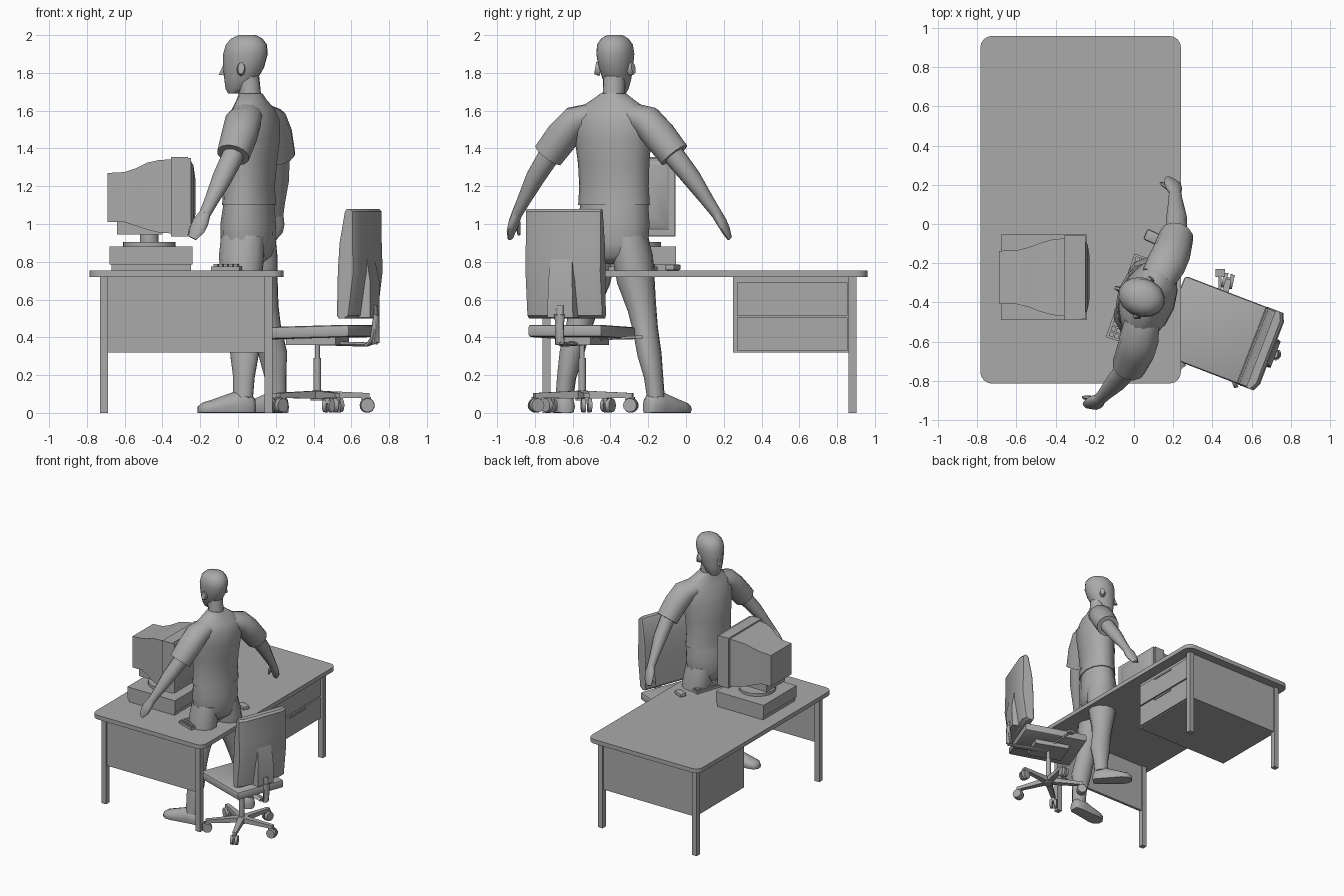
import bpy, bmesh, math
from mathutils import Vector, Matrix

grey = bpy.data.materials.new("mid_grey")
grey.diffuse_color = (0.4, 0.4, 0.4, 1)
WORLD = Matrix.Identity(4)


def finish(name, bm, M=WORLD, angle=35):
    bmesh.ops.recalc_face_normals(bm, faces=bm.faces)
    bm.transform(M)
    me = bpy.data.meshes.new(name)
    bm.to_mesh(me)
    bm.free()
    me.materials.append(grey)
    ob = bpy.data.objects.new(name, me)
    bpy.context.collection.objects.link(ob)
    bpy.ops.object.select_all(action='DESELECT')
    ob.select_set(True)
    bpy.context.view_layer.objects.active = ob
    if angle:
        bpy.ops.object.shade_smooth_by_angle(angle=math.radians(angle))
    return ob


def add_box(bm, x0, x1, y0, y1, z0, z1):
    T = Matrix.Translation(((x0 + x1) / 2, (y0 + y1) / 2, (z0 + z1) / 2))
    S = Matrix.Diagonal((x1 - x0, y1 - y0, z1 - z0, 1))
    bmesh.ops.create_cube(bm, size=1, matrix=T @ S)


def box(name, x0, x1, y0, y1, z0, z1, M=WORLD, bevel=0):
    bm = bmesh.new()
    add_box(bm, x0, x1, y0, y1, z0, z1)
    if bevel:
        bmesh.ops.bevel(bm, geom=bm.edges[:], offset=bevel, segments=2, affect='EDGES', profile=0.5)
    return finish(name, bm, M)


def loft(name, rings, M=WORLD, angle=40):
    """Skin a list of equal-length point rings and cap both ends."""
    bm = bmesh.new()
    vs = [[bm.verts.new(p) for p in r] for r in rings]
    n = len(vs[0])
    for a, b in zip(vs, vs[1:]):
        for i in range(n):
            bm.faces.new((a[i], a[(i + 1) % n], b[(i + 1) % n], b[i]))
    bm.faces.new(vs[0])
    bm.faces.new(vs[-1])
    return finish(name, bm, M, angle)


def oval(c, u, v, n=12):
    c, u, v = Vector(c), Vector(u), Vector(v)
    return [c + u * math.cos(2 * math.pi * i / n) + v * math.sin(2 * math.pi * i / n) for i in range(n)]


def stack(name, rows, M, n=14, angle=50):
    """Horizontal ovals: (z, forward, half depth, half width)."""
    return loft(name, [oval((-f, 0, z), (rx, 0, 0), (0, ry, 0), n) for z, f, rx, ry in rows], M, angle)


def limb(name, rows, M=WORLD, n=10, angle=50):
    """Tube along a path: (x, y, z, radius along x, other radius)."""
    P = [Vector(r[:3]) for r in rows]
    rings = []
    for i, r in enumerate(rows):
        t = (P[min(i + 1, len(P) - 1)] - P[max(i - 1, 0)]).normalized()
        ref = Vector((1, 0, 0)) if abs(t.x) < 0.8 else Vector((0, 1, 0))
        u = (ref - t * ref.dot(t)).normalized()
        rings.append(oval(P[i], u * r[3], t.cross(u) * r[4], n))
    return loft(name, rings, M, angle)


def round_rect(x0, x1, y0, y1, r, z):
    pts = []
    for k, (cx, cy) in enumerate([(x1 - r, y1 - r), (x0 + r, y1 - r), (x0 + r, y0 + r), (x1 - r, y0 + r)]):
        for j in range(5):
            a = math.pi / 2 * (k + j / 4)
            pts.append((cx + r * math.cos(a), cy + r * math.sin(a), z))
    return pts


def slab(name, x0, x1, y0, y1, z0, z1, r, M=WORLD):
    return loft(name, [round_rect(x0, x1, y0, y1, r, z) for z in (z0, z1)], M)


# Desk
slab("desk_top", -0.785, 0.24, -0.815, 0.96, 0.72, 0.755, 0.06)
for x in (-0.73, 0.14):
    for y in (-0.76, 0.86):
        box("desk_leg", x, x + 0.042, y, y + 0.042, 0, 0.72)
box("desk_end_panel", -0.69, 0.14, -0.75, -0.728, 0.32, 0.72)
box("drawer_cabinet", -0.71, 0.15, 0.25, 0.89, 0.32, 0.72)
for z0, z1 in ((0.33, 0.505), (0.515, 0.69)):
    box("drawer_front", 0.15, 0.163, 0.27, 0.855, z0, z1)
    box("drawer_handle", 0.163, 0.17, 0.45, 0.65, z1 - 0.02, z1 - 0.006)

# Computer case and monitor
CY = -0.272
box("computer_foot", -0.67, -0.25, CY - 0.21, CY + 0.21, 0.755, 0.785)
box("computer_case", -0.68, -0.24, CY - 0.218, CY + 0.218, 0.785, 0.882)


def sections(name, rows, angle=30):
    return loft(name, [[(x, CY - h, a), (x, CY + h, a), (x, CY + h, b), (x, CY - h, b)]
                       for x, h, a, b in rows], WORLD, angle)


limb("swivel_disc", [(-0.47, CY, 0.882, 0.14, 0.14), (-0.47, CY, 0.905, 0.14, 0.14)], n=24)
limb("swivel_neck", [(-0.47, CY, 0.905, 0.05, 0.05), (-0.47, CY, 0.955, 0.05, 0.05)], n=16)
box("monitor_underside", -0.64, -0.40, CY - 0.12, CY + 0.12, 0.945, 1.03)
sections("monitor_body", [(-0.69, .135, 1.01, 1.27), (-0.60, .137, 1.01, 1.275), (-0.54, .152, .99, 1.295),
                          (-0.48, .175, .97, 1.325), (-0.42, .192, .955, 1.338), (-0.35, .20, .95, 1.343)])
box("monitor_bezel", -0.355, -0.265, CY - 0.217, CY + 0.217, 0.935, 1.355)
sections("bezel_front", [(-0.265, .213, .94, 1.35), (-0.248, .213, .94, 1.35)])
sections("screen", [(-0.25, .185, .965, 1.335), (-0.236, .165, .985, 1.31), (-0.226, .10, 1.05, 1.24)])

# Keyboard and mouse
K = Matrix.Translation((0.005, -0.39, 0.755)) @ Matrix.Rotation(math.radians(-19), 4, 'Z')
box("keyboard", -0.08, 0.08, -0.225, 0.225, 0, 0.02, K)
bm = bmesh.new()
for r in range(5):
    for c in range(15):
        x, y = -0.068 + r * 0.028, -0.215 + c * 0.029
        add_box(bm, x, x + 0.023, y, y + 0.024, 0.018, 0.032)
finish("keys", bm, K, 0)
Mo = Matrix.Translation((0.10, -0.07, 0.755)) @ Matrix.Rotation(math.radians(-25), 4, 'Z')
box("mouse", -0.045, 0.045, -0.028, 0.028, 0, 0.03, Mo, 0.008)

# Office chair: local x points to the backrest
C = Matrix.Translation((0.42, -0.55, 0)) @ Matrix.Rotation(math.radians(-21), 4, 'Z')
tilt = Matrix.Translation((0, 0, 0.42)) @ Matrix.Rotation(math.radians(-1.5), 4, 'Y')
box("seat", -0.25, 0.26, -0.21, 0.21, -0.025, 0.04, C @ tilt, 0.015)
box("seat_pan", -0.14, 0.14, -0.1, 0.1, 0.36, 0.4, C)
backing = [(0.50, .20, .25), (0.515, .19, .275), (0.75, .195, .305), (0.9, .205, .30), (1.065, .235, .30),
           (1.08, .245, .285)]
loft("backrest", [[(a, -.205, z), (a + .012, -.212, z), (b - .02, -.212, z), (b, -.17, z),
                   (b, .17, z), (b - .02, .212, z), (a + .012, .212, z), (a, .205, z)]
                  for z, a, b in backing], C, 30)
loft("backrest_spine", [[(.26, -w, z), (b, -w * .85, z), (b, w * .85, z), (.26, w, z)]
                        for z, b, w in ((.505, .325, .085), (.7, .325, .08), (.83, .30, .07))], C, 30)
limb("backrest_arm", [(0.0, 0, .37, .03, .012), (.28, 0, .362, .03, .012), (.325, 0, .38, .03, .014),
                      (.335, 0, .52, .012, .03)], C)
limb("backrest_upright", [(.325, 0, .365, .014, .025), (.338, 0, .45, .013, .025), (.325, 0, .57, .012, .02)], C)
limb("seat_lever", [(0.44, -0.5, .39, .008, .008), (0.44, -0.27, .40, .008, .008)])
box("lever_knob", 0.415, 0.465, -0.27, -0.23, 0.39, 0.41)
for r, z0, z1 in ((.013, .28, .38), (.02, .1, .29), (.035, .065, .115)):
    limb("chair_post", [(0.42, -0.55, z0, r, r), (0.42, -0.55, z1, r, r)], n=14)
for k in range(5):
    A = Matrix.Translation((0.42, -0.55, 0)) @ Matrix.Rotation(math.radians(5 + 72 * k), 4, 'Z')
    loft("chair_foot", [[(x, -w, a), (x, w, a), (x, w, b), (x, -w, b)]
                        for x, w, a, b in ((0, .025, .075, .118), (.275, .015, .08, .105))], A)
    for s in (-1, 1):
        limb("caster", [(.265, s * .006, .04, .04, .04), (.265, s * .028, .04, .036, .036)], A, 14)
    box("caster_cover", .235, .285, -.012, .012, .05, .085, A)

# Standing man: local -x is forward
B = Matrix.Translation((0.11, -0.4, 0)) @ Matrix.Rotation(math.radians(-20), 4, 'Z')
stack("hips", [(.79, .06, .07, .09), (.83, .06, .12, .16), (.9, .06, .138, .185), (1.0, .06, .14, .192),
               (1.12, .055, .125, .186)], B)
stack("shirt", [(1.10, .055, .134, .196), (1.2, .055, .128, .19), (1.32, .05, .135, .195), (1.45, .04, .14, .21),
                (1.55, .03, .125, .222), (1.61, .03, .10, .19), (1.655, .04, .075, .12), (1.69, .045, .062, .07)], B)
stack("neck", [(1.64, .045, .062, .065), (1.70, .05, .058, .058), (1.80, .065, .062, .06)], B)
stack("head", [(1.69, .135, .035, .035), (1.715, .12, .065, .055), (1.77, .10, .092, .076), (1.83, .085, .112, .09),
               (1.90, .075, .122, .1), (1.95, .07, .112, .094), (1.982, .068, .085, .072), (2.0, .065, .045, .04)], B)
loft("nose", [[(-.175, -.012, 1.855), (-.175, .012, 1.855), (-.17, .02, 1.785), (-.17, -.02, 1.785)],
              [(-.195, -.005, 1.85), (-.195, .005, 1.85), (-.222, .008, 1.79), (-.222, -.008, 1.79)]], B)
for s in (-1, 1):
    limb("ear", [(-.07, s * .08, 1.82, .024, .038), (-.06, s * .108, 1.825, .018, .032)], B, 8)
    limb("sleeve", [(-.03, s * .12, 1.575, .09, .065), (-.015, s * .2, 1.545, .1, .085),
                    (-.01, s * .27, 1.47, .098, .09), (-.015, s * .355, 1.365, .088, .086)], B, 12)
    limb("arm", [(-.01, s * .31, 1.42, .06, .06), (-.02, s * .365, 1.345, .058, .056),
                 (-.045, s * .44, 1.245, .055, .05), (-.08, s * .52, 1.12, .038, .035),
                 (-.1, s * .565, 1.05, .032, .028)], B)
    limb("hand", [(-.098, s * .562, 1.055, .032, .028), (-.115, s * .585, 1.01, .047, .026),
                  (-.128, s * .602, .97, .045, .022), (-.15, s * .617, .925, .025, .012)], B)
    limb("thumb", [(-.13, s * .572, 1.02, .018, .015), (-.17, s * .58, .975, .014, .012),
                   (-.182, s * .582, .94, .007, .007)], B, 7)
    limb("leg", [(-.06, s * .09, .93, .12, .09), (-.06, s * .105, .82, .125, .105), (-.05, s * .125, .7, .108, .1),
                 (-.035, s * .165, .55, .085, .076), (-.02, s * .19, .44, .076, .066),
                 (.0, s * .22, .31, .08, .062), (.005, s * .245, .19, .06, .05), (.005, s * .258, .08, .055, .046)],
         B, 12)
    # shoe: upright sections from heel to splayed toe, with a flat sole
    d = Vector((-.88, s * .42, 0)).normalized()
    w = Vector((-d.y, d.x, 0))
    rings = []
    for t, hw, h in ((-.07, .03, .07), (-.05, .05, .1), (.02, .055, .12), (.09, .06, .095),
                     (.16, .066, .07), (.21, .055, .055), (.235, .025, .035)):
        ring = oval(Vector((0, s * .258, h * .35)) + d * t, w * hw, (0, 0, h * .65))
        rings.append([(p.x, p.y, max(p.z, 0)) for p in ring])
    loft("shoe", rings, B, 50)
